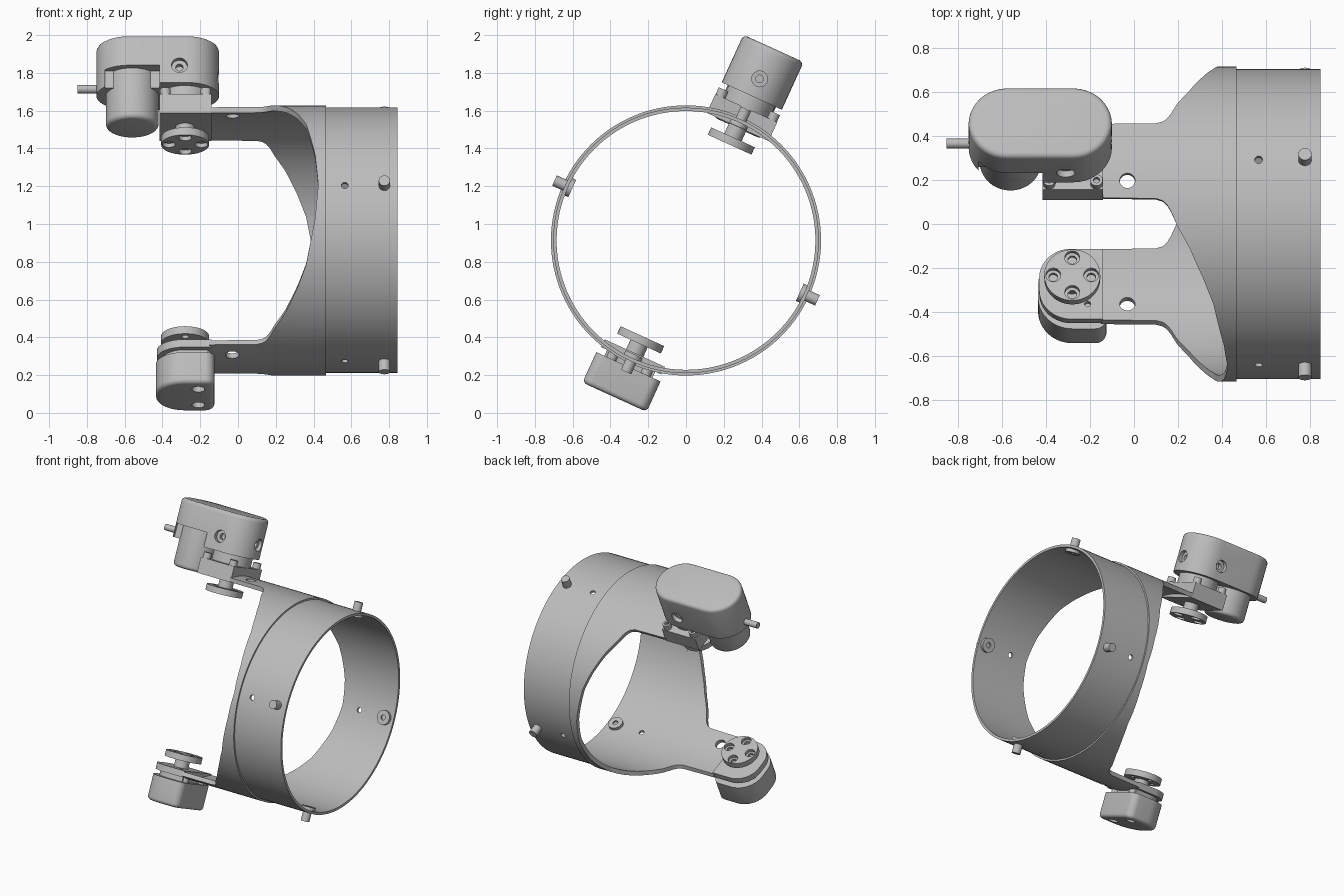
import bpy
import bmesh
from math import sin, cos, pi, radians
from mathutils import Matrix, Vector

cube = bpy.data.objects.get("Cube")
if cube:
    bpy.data.objects.remove(cube)

grey = bpy.data.materials.new("plain_grey")
grey.use_nodes = True
grey.diffuse_color = (0.5, 0.5, 0.5, 1)
grey.node_tree.nodes["Principled BSDF"].inputs["Base Color"].default_value = (0.5, 0.5, 0.5, 1)

parts = []


def finish(name, bm, keep=True):
    mesh = bpy.data.meshes.new(name)
    bm.to_mesh(mesh)
    bm.free()
    mesh.materials.append(grey)
    ob = bpy.data.objects.new(name, mesh)
    bpy.context.collection.objects.link(ob)
    if keep:
        parts.append(ob)
    return ob


def apply(ob, mod):
    bpy.context.view_layer.objects.active = ob
    bpy.ops.object.modifier_apply(modifier=mod.name)


def rod(name, p0, p1, radius, keep=True, sides=40):
    """Cylinder between two points."""
    p0, p1 = Vector(p0), Vector(p1)
    axis = p1 - p0
    place = Matrix.Translation((p0 + p1) / 2) @ axis.to_track_quat('Z', 'Y').to_matrix().to_4x4()
    bm = bmesh.new()
    bmesh.ops.create_cone(bm, cap_ends=True, segments=sides, radius1=radius,
                          radius2=radius, depth=axis.length, matrix=place)
    return finish(name, bm, keep)


def slab(name, x0, x1, half, z0, z1, left=0, right=0, bevel=0, keep=True):
    """Rounded plate from z0 to z1, its rim at z1 bevelled."""
    bm = bmesh.new()
    ring = []
    corners = [(x1, 1, right, 0), (x0, 1, left, 1), (x0, -1, left, 2), (x1, -1, right, 3)]
    for x, side, rad, quarter in corners:
        cx = x - rad if x == x1 else x + rad
        cy = side * (half - rad)
        for i in range(11 if rad else 1):
            t = (quarter + i / 10) * pi / 2
            ring.append(bm.verts.new((cx + rad * cos(t), cy + rad * sin(t), z0)))
    face = bm.faces.new(ring)
    top = bmesh.ops.extrude_face_region(bm, geom=[face])["geom"]
    for v in top:
        if isinstance(v, bmesh.types.BMVert):
            v.co.z = z1
    bmesh.ops.remove_doubles(bm, verts=bm.verts, dist=0.0005)
    bmesh.ops.recalc_face_normals(bm, faces=bm.faces)
    if bevel:
        rim = [e for e in bm.edges if all(abs(v.co.z - z1) < 1e-5 for v in e.verts)]
        bmesh.ops.bevel(bm, geom=rim, offset=bevel, segments=4, profile=0.5, affect='EDGES')
    return finish(name, bm, keep)


def cut(ob, cutter):
    mod = ob.modifiers.new("cut", 'BOOLEAN')
    mod.operation = 'DIFFERENCE'
    mod.solver = 'EXACT'
    mod.object = cutter
    apply(ob, mod)
    bpy.data.objects.remove(cutter)


def drill(ob, p0, p1, radius):
    cut(ob, rod("cutter", p0, p1, radius, keep=False, sides=28))


def radial(x, deg, r):
    return (x, r * sin(radians(deg)), r * cos(radians(deg)))


def shell(name, angles, edge, x_end, radius, thick):
    """Round wall along x whose left edge follows edge(angle)."""
    bm = bmesh.new()
    rows = [[bm.verts.new(radial(x, a, radius)) for x in (edge(a), x_end)] for a in angles]
    for a, b in zip(rows, rows[1:] + rows[:1]):
        bm.faces.new((a[0], a[1], b[1], b[0]))
    ob = finish(name, bm)
    mod = ob.modifiers.new("wall", 'SOLIDIFY')
    mod.thickness = thick
    mod.offset = -1
    apply(ob, mod)
    return ob


# Sleeve with two arms: left edge by angle away from the arm centre
keys = [(0, -.15), (14.9, -.15), (15.2, .1), (16, .13), (17.5, .15), (20, .168), (25, .195),
        (33, .25), (45, .315), (55, .36), (75, .408), (90, .425)]


def sleeve_edge(deg):
    a = deg % 180
    a = min(a, 180 - a)
    for (a0, x0), (a1, x1) in zip(keys, keys[1:]):
        if a <= a1:
            return x0 + (x1 - x0) * (a - a0) / (a1 - a0)
    return keys[-1][1]


quarter = set(range(0, 91, 3)) | {k[0] for k in keys}
angles = sorted({round(s, 3) % 360 for a in quarter for s in (a, 180 - a, 180 + a, 360 - a)})
sleeve = shell("sleeve_with_arms", angles, sleeve_edge, .465, .715, .03)
for deg in (-8.5, 187.5):
    drill(sleeve, radial(-.03, deg, .6), radial(-.03, deg, .8), .035)

# Tube with four holes and four pins
tube = shell("tube", range(0, 360, 3), lambda a: .46, .845, .703, .018)
for deg in range(0, 360, 90):
    drill(tube, radial(.565, deg, .6), radial(.565, deg, .8), .018)
    rod("pin", radial(.775, deg, .68), radial(.775, deg, .765), .03)
    head = rod("pin_head", radial(.775, deg, .69), radial(.775, deg, .662), .05)
    drill(head, radial(.775, deg, .675), radial(.775, deg, .6), .018)

AX = -.28  # output axis position along x


def horn(name, s):
    """Output disc with four counterbored holes on a short shaft."""
    disc = rod(name, (AX, 0, s * .557), (AX, 0, s * .6), .127, sides=64)
    for i in range(4):
        x, y = AX + .086 * cos(i * pi / 2), .086 * sin(i * pi / 2)
        drill(disc, (x, y, s * .5), (x, y, s * .58), .034)
        drill(disc, (x, y, s * .5), (x, y, s * .65), .02)
    rod(name + "_shaft", (AX, 0, s * .595), (AX, 0, s * .68), .05)


horn("upper_horn", 1)
horn("lower_horn", -1)

# Upper drive: mount block, neck, gearbox, motor, cable
slab("mount_block", -.415, -.14, .18, .66, .77)
rod("gearbox_neck", (AX, 0, .76), (AX, 0, .86), .135, sides=64)
for x in (-.385, -.17):
    for y in (-.15, .15):
        screw = rod("mount_screw", (x, y, .76), (x, y, .81), .028)
        drill(screw, (x, y, .79), (x, y, .85), .014)

gearbox = slab("gearbox", -.75, -.1, .175, .84, 1.117, .175, .175, .025)
notch = slab("cutter", -.705, -.415, .2, .8, .94, keep=False)
notch.data.transform(Matrix.Translation((0, -.3, 0)))
cut(gearbox, notch)
for px, py, dx, dy in ((-.31, -.175, 0, 1), (-.31, .175, 0, -1), (-.1, 0, -1, 0)):
    for radius, depth in ((.042, .03), (.02, .06)):
        drill(gearbox, (px - dx * .05, py - dy * .05, .94),
              (px + dx * depth, py + dy * depth, .94), radius)
slab("motor", -.7, -.42, .14, .95, .654, .14, .14, .025)
rod("cable", (-.85, 0, .88), (-.7, 0, .88), .022)

# Lower idler: plate, neck, housing
plate = slab("idler_plate", -.43, -.14, .175, -.655, -.7, .145)
drill(plate, (-.21, -.1, -.6), (-.21, -.1, -.68), .014)
slab("idler_neck", -.4, -.16, .14, -.69, -.75, .12)
housing = slab("idler_housing", -.435, -.125, .187, -.735, -.912, .155, .05, .025)
for y in (-.1, .1):
    drill(housing, (-.21, y, -.95), (-.21, y, -.87), .034)
    rod("idler_screw", (-.165, y, -.69), (-.165, y, -.75), .028)

# Tilt the whole assembly about the tube axis and shade it
tilt = Matrix.Translation((0, 0, .913)) @ Matrix.Rotation(radians(-24.5), 4, 'X')
bpy.ops.object.select_all(action='DESELECT')
for ob in parts:
    ob.matrix_world = tilt
    ob.select_set(True)
bpy.context.view_layer.objects.active = parts[0]
bpy.ops.object.shade_smooth_by_angle(angle=radians(30))
